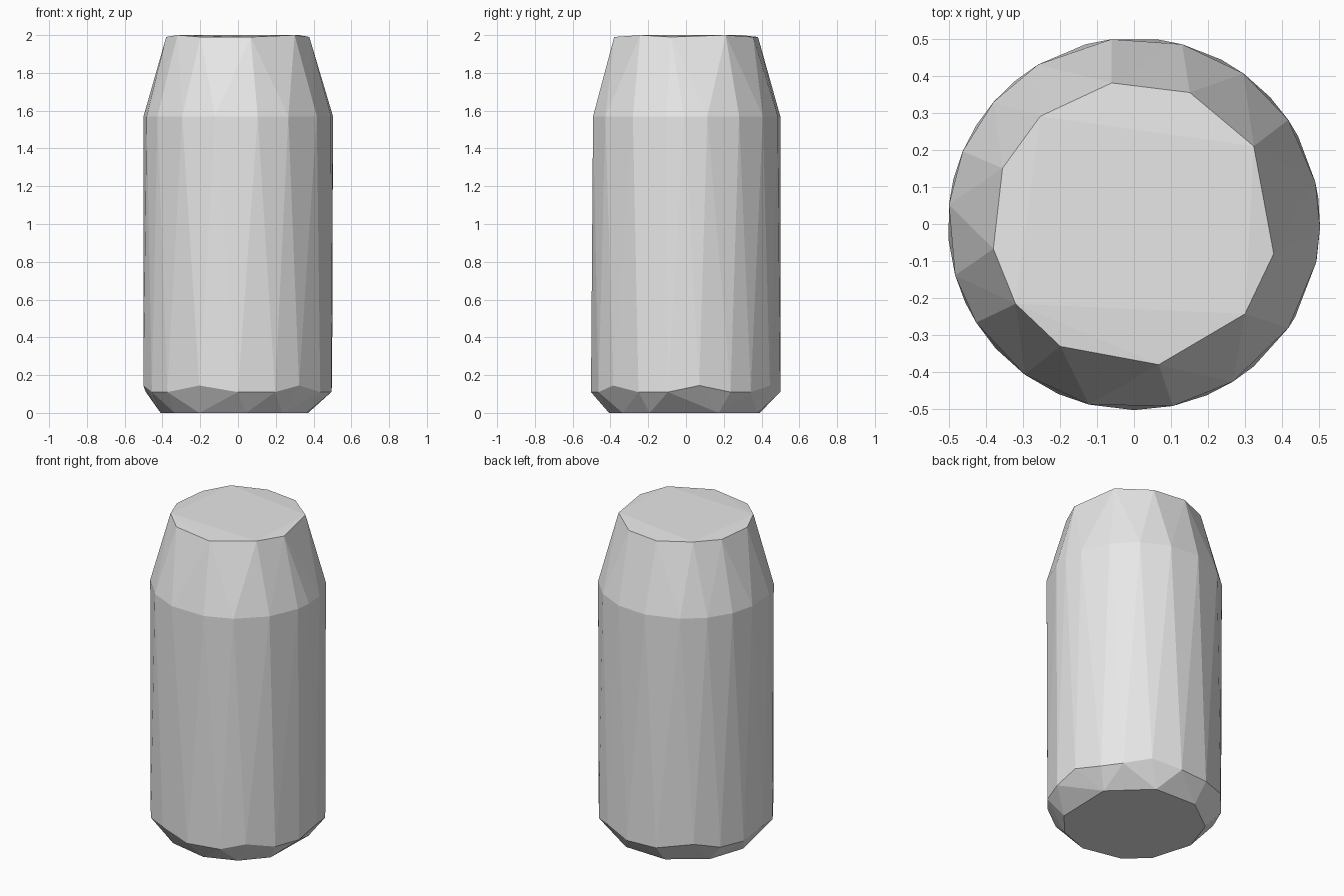
import bpy
import bmesh
from math import cos, sin, radians

cube = bpy.data.objects.get("Cube")
if cube:
    bpy.data.objects.remove(cube, do_unlink=True)

# Plain light grey metal
metal = bpy.data.materials.new("light_grey")
metal.use_nodes = True
grey = (0.8, 0.8, 0.8, 1.0)
metal.diffuse_color = grey
metal.node_tree.nodes["Principled BSDF"].inputs["Base Color"].default_value = grey


def ring(bm, radius, height, angles, wobble=0.0):
    """Add an uneven ring of corners, alternating slightly in height."""
    for i, angle in enumerate(angles):
        a = radians(angle)
        z = height + wobble * (i % 3 == 1)
        bm.verts.new((radius * cos(a), radius * sin(a), z))


bm = bmesh.new()

# Flat lid with uneven corners
ring(bm, 0.386, 1.99, [-12, 33, 67, 99, 131, 157, 190, 214, 239, 280, 321], 0.01)

# Shoulder where the neck starts to taper
ring(bm, 0.503, 1.57,
     [-1, 13, 34, 54, 75, 97, 121, 139, 157, 174, 196, 212, 234, 256, 282, 302, 326, 348])

# Lower edge of the straight wall
ring(bm, 0.503, 0.11,
     [-11, 8, 28, 43, 62, 83, 105, 130, 148, 166, 185, 205, 222, 246, 270, 293, 310, 330], 0.035)

# Narrow foot
ring(bm, 0.41, 0.0, [-28, 25, 68, 108, 145, 178, 215, 240, 276, 305])

# Skin the rings into one faceted can
hull = bmesh.ops.convex_hull(bm, input=bm.verts[:])
loose = [v for v in bm.verts if not v.link_faces]
bmesh.ops.delete(bm, geom=loose, context='VERTS')
bmesh.ops.dissolve_limit(bm, angle_limit=radians(0.5), verts=bm.verts[:], edges=bm.edges[:])
bmesh.ops.recalc_face_normals(bm, faces=bm.faces[:])

mesh = bpy.data.meshes.new("can_body")
bm.to_mesh(mesh)
bm.free()
mesh.materials.append(metal)
can = bpy.data.objects.new("can_body", mesh)
bpy.context.collection.objects.link(can)
